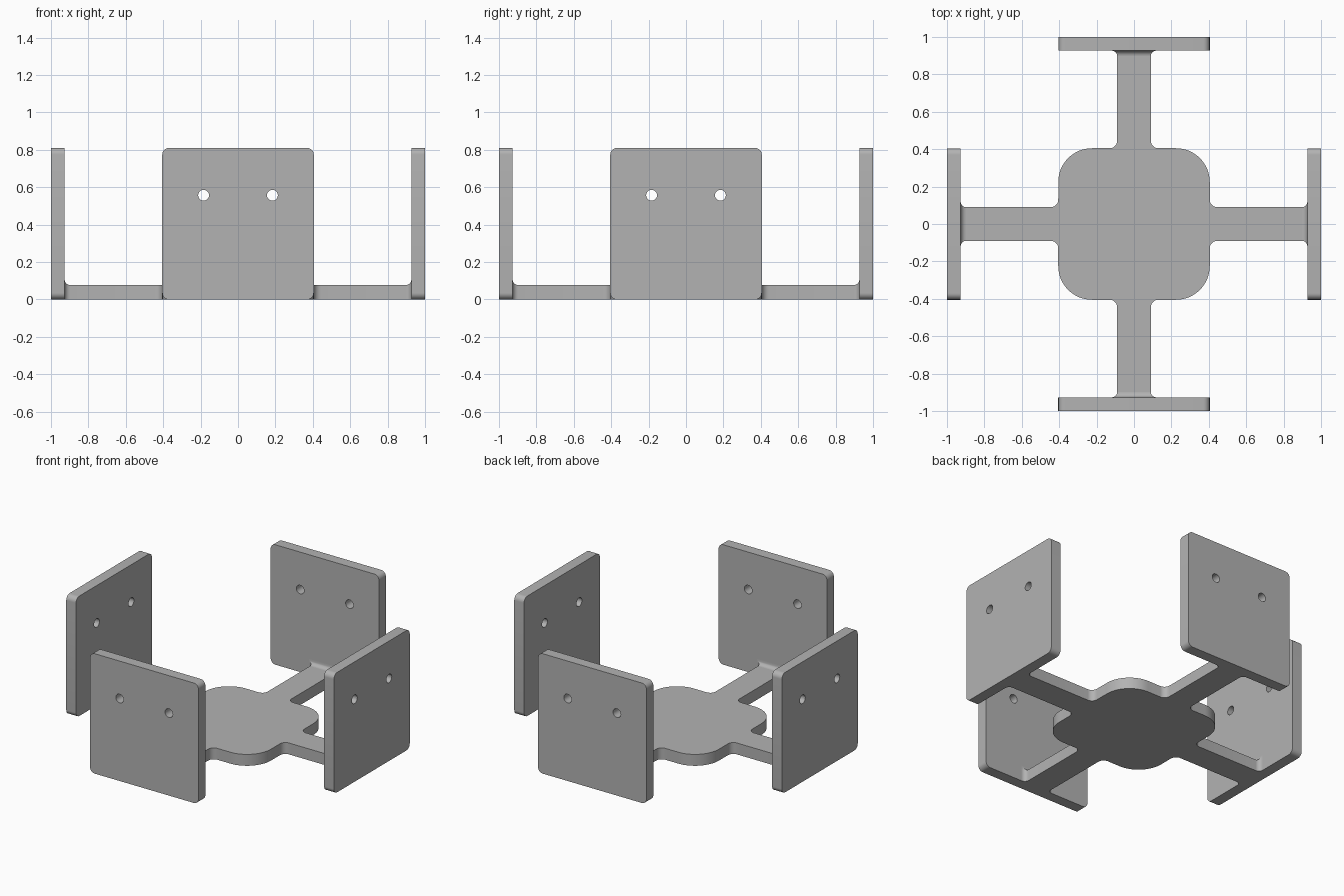
import bpy, bmesh
from math import sin, cos, pi, radians
from mathutils import Matrix, Vector

if "Cube" in bpy.data.objects:
    bpy.data.objects.remove(bpy.data.objects["Cube"])

HUB, CORNER = 0.405, 0.18      # hub half size and corner radius
ARM, THICK = 0.09, 0.077       # arm half width and base thickness
FACE, FILLET = 0.927, 0.03     # inner face of the panels, fillet radius
HEIGHT = 0.81

grey = bpy.data.materials.new("plain grey")
grey.use_nodes = True
colour = (0.45, 0.45, 0.45, 1)
grey.diffuse_color = colour
grey.node_tree.nodes["Principled BSDF"].inputs["Base Color"].default_value = colour


def arc(cx, cy, r, a0, a1, n=8):
    """Points on an arc, angles in degrees."""
    angles = [radians(a0 + (a1 - a0) * i / n) for i in range(n + 1)]
    return [(cx + r * cos(a), cy + r * sin(a)) for a in angles]


def finish(name, bm):
    bmesh.ops.recalc_face_normals(bm, faces=bm.faces[:])
    mesh = bpy.data.meshes.new(name)
    bm.to_mesh(mesh)
    bm.free()
    mesh.materials.append(grey)
    obj = bpy.data.objects.new(name, mesh)
    bpy.context.collection.objects.link(obj)
    bpy.ops.object.select_all(action='DESELECT')
    obj.select_set(True)
    bpy.context.view_layer.objects.active = obj
    bpy.ops.object.shade_smooth_by_angle(angle=radians(35))
    return obj


def extruded(loops, depth):
    """Flat outline with holes, filled and extruded along z."""
    bm = bmesh.new()
    edges = []
    for loop in loops:
        vs = [bm.verts.new((x, y, 0)) for x, y in loop]
        edges += [bm.edges.new((v, vs[i - 1])) for i, v in enumerate(vs)]
    bmesh.ops.triangle_fill(bm, edges=edges, use_beauty=True)
    new = bmesh.ops.extrude_face_region(bm, geom=bm.faces[:], use_keep_orig=True)["geom"]
    verts = [g for g in new if isinstance(g, bmesh.types.BMVert)]
    bmesh.ops.translate(bm, verts=verts, vec=(0, 0, depth))
    return bm


# Cross-shaped base: one quarter of the outline, turned four times
F, R = FILLET, 0.04
quarter = (arc(FACE - F, ARM + F, F, 0, -90)
           + arc(HUB + R, ARM + R, R, 270, 180)
           + arc(HUB - CORNER, HUB - CORNER, CORNER, 0, 90, 16)
           + arc(ARM + R, HUB + R, R, 270, 180)
           + arc(ARM + F, FACE - F, F, 180, 90))
outline = []
for k in range(4):
    turn = Matrix.Rotation(k * pi / 2, 2)
    outline += [tuple(turn @ Vector(p)) for p in quarter]
finish("base_cross", extruded([outline], THICK))

# Upright panel outline with two screw holes
c, w = 0.035, 0.405
panel = (arc(w - c, HEIGHT - c, c, 0, 90) + arc(c - w, HEIGHT - c, c, 90, 180)
         + arc(c - w, c, c, 180, 270) + arc(w - c, c, c, 270, 360))
holes = [arc(s * 0.184, 0.557, 0.029, 0, 360, 24)[:-1] for s in (-1, 1)]

for k, side in enumerate(("front", "left", "back", "right")):
    turn = Matrix.Rotation(k * pi / 2, 4, 'Z')

    bm = extruded([panel] + holes, 1 - FACE)
    stand = Matrix.Translation((0, -FACE, 0)) @ Matrix.Rotation(pi / 2, 4, 'X')
    bm.transform(turn @ stand)
    finish(side + "_panel", bm)

    # Curved fillet where the arm meets the panel
    bm = bmesh.new()
    rows = []
    for y, z in arc(FACE - F, THICK + F, F, -90, 0):
        half = ARM + z - THICK
        rows.append([bm.verts.new(p) for p in (
            (-half, -y, THICK), (-half, -y, z), (half, -y, z), (half, -y, THICK))])
    for a, b in zip(rows, rows[1:]):
        for i in range(3):
            bm.faces.new((a[i], a[i + 1], b[i + 1], b[i]))
    bmesh.ops.remove_doubles(bm, verts=bm.verts[:], dist=1e-5)
    bm.transform(turn)
    finish(side + "_fillet", bm)
